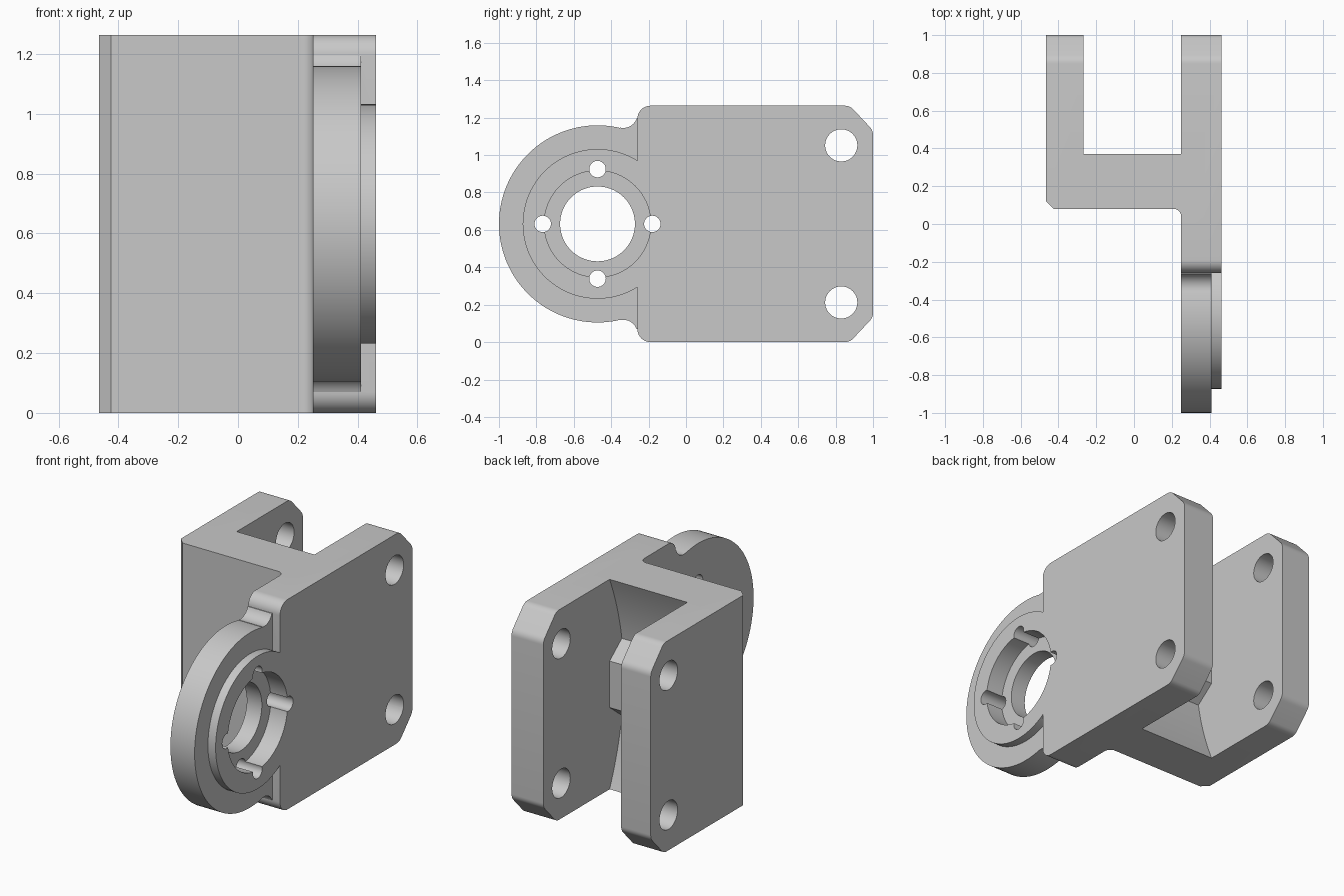
import bpy, bmesh
from math import sin, cos, radians

cube = bpy.data.objects.get("Cube")
if cube:
    bpy.data.objects.remove(cube)

H, MID = 1.264, 0.632        # overall height and mid height
HUB_Y = -0.473               # hub axis position

metal = bpy.data.materials.new("light grey metal")
metal.use_nodes = True
GREY = (0.58, 0.58, 0.58, 1)
metal.diffuse_color = GREY
metal.node_tree.nodes["Principled BSDF"].inputs["Base Color"].default_value = GREY


def prism(name, pts, lo, hi, axis="x"):
    """Extrude an outline: (y, z) points along x, or (x, y) points along z."""
    bm = bmesh.new()
    place = (lambda p, d: (d, *p)) if axis == "x" else (lambda p, d: (*p, d))
    ends = [[bm.verts.new(place(p, d)) for p in pts] for d in (lo, hi)]
    for ring in ends:
        bm.faces.new(ring)
    n = len(pts)
    for i in range(n):
        j = (i + 1) % n
        bm.faces.new((ends[0][i], ends[0][j], ends[1][j], ends[1][i]))
    bmesh.ops.recalc_face_normals(bm, faces=bm.faces)
    mesh = bpy.data.meshes.new(name)
    bm.to_mesh(mesh)
    bm.free()
    mesh.materials.append(metal)
    ob = bpy.data.objects.new(name, mesh)
    bpy.context.collection.objects.link(ob)
    return ob


def arc(cx, cy, r, a, b, n=10):
    angles = [radians(a + (b - a) * i / n) for i in range(n + 1)]
    return [(cx + r * cos(t), cy + r * sin(t)) for t in angles]


def disc(name, y, z, r, lo, hi, n=72):
    return prism(name, arc(y, z, r, 0, 360, n)[:-1], lo, hi)


def flip(pts):
    """Mirror a (y, z) half outline about mid height and close it."""
    return pts + [(y, H - z) for y, z in reversed(pts)]


def combine(body, other, operation):
    mod = body.modifiers.new("join", "BOOLEAN")
    mod.operation = operation
    mod.solver = "EXACT"
    mod.object = other
    bpy.context.view_layer.objects.active = body
    bpy.ops.object.modifier_apply(modifier=mod.name)
    bpy.data.objects.remove(other)


# Upper half of the clipped, slightly rounded rear end of each cheek
rear = arc(0.85, H - 0.06, 0.06, 90, 45, 5) + arc(0.94, 1.108, 0.06, 45, 0, 5)

# Long cheek with rounded front corners
front = arc(-0.19, H - 0.07, 0.07, 180, 90)
body = prism("bracket_body", flip(front + rear), 0.25, 0.462)

# Short cheek
short = prism("short_cheek", flip([(0.08, H)] + rear), -0.465, -0.268)

# Web between the cheeks, with a hollowed back and a middle rib
half = [(0.08, H)]
for i in range(13):
    d = MID - 0.4 * i / 12
    half.append((0.37 - 0.135 * (1 - (d / MID) ** 2), MID + d))
half.append((0.37, MID + 0.14))
web = prism("web", flip(half), -0.36, 0.35)

# Small fillet where the web meets the long cheek
fillet = prism("web_fillet", [(0.30, 0.12), (0.20, 0.12), (0.20, 0.08)]
               + arc(0.21, 0.04, 0.04, 90, 0, 6) + [(0.30, 0.04)], 0, H, "z")

# Hub flange, its blended neck and the raised boss
flange = disc("hub_flange", HUB_Y, MID, 0.527, 0.25, 0.411, 128)
blend = arc(-0.335, 1.22, 0.075, -103, -20, 10)
neck = prism("hub_neck", flip([(-0.352, MID + 0.3)] + blend + [(-0.15, blend[-1][1])]),
             0.25, 0.411)
boss = disc("hub_boss", HUB_Y, MID, 0.40, 0.35, 0.462, 96)

for part in (short, web, fillet, flange, neck, boss):
    combine(body, part, "UNION")

# Front edge chamfer of the short cheek
combine(body, prism("edge_cut", [(-0.50, 0.05), (-0.395, 0.05), (-0.50, 0.155)],
                    -0.1, H + 0.1, "z"), "DIFFERENCE")

# Hub bore, counterbore and four screw holes
combine(body, disc("bore", HUB_Y, MID, 0.20, 0.1, 0.6), "DIFFERENCE")
combine(body, disc("counterbore", HUB_Y, MID, 0.285, 0.35, 0.6), "DIFFERENCE")
for dy, dz in ((1, 0), (-1, 0), (0, 1), (0, -1)):
    hole = disc("screw_hole", HUB_Y + 0.293 * dy, MID + 0.293 * dz, 0.044, 0.1, 0.6, 32)
    combine(body, hole, "DIFFERENCE")

# Pin holes through both cheeks
for side in (-1, 1):
    combine(body, disc("pin_hole", 0.83, MID + 0.42 * side, 0.086, -0.7, 0.7, 48),
            "DIFFERENCE")

bpy.ops.object.select_all(action="DESELECT")
body.select_set(True)
bpy.context.view_layer.objects.active = body
bpy.ops.object.shade_smooth_by_angle(angle=radians(25))
